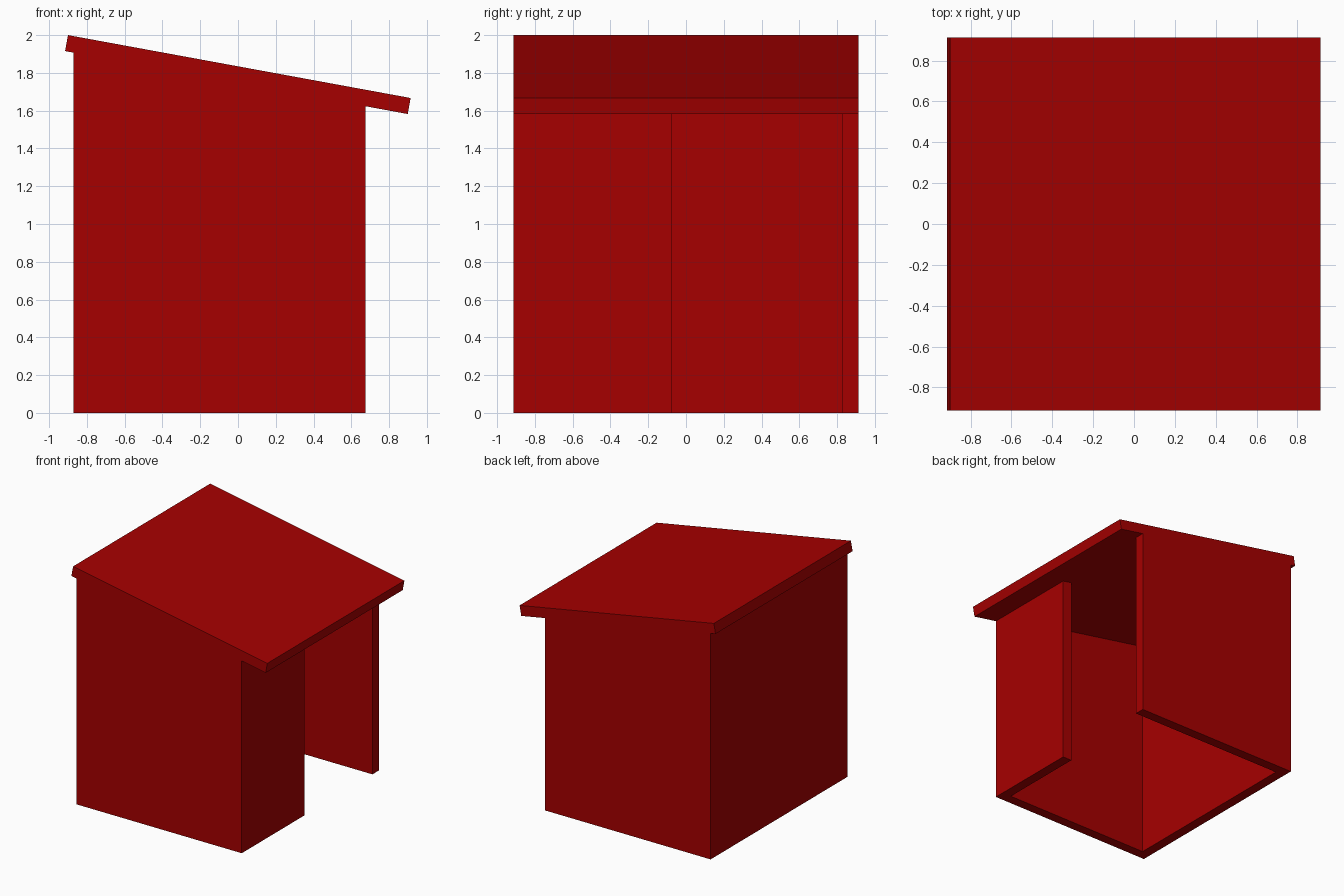
import bpy
import bmesh
from mathutils import Vector

cube = bpy.data.objects.get("Cube")
if cube:
    bpy.data.objects.remove(cube, do_unlink=True)

# Main dimensions
DEPTH = 0.914
WALL = 0.085
X_BACK, X_OPEN = -0.87, 0.675
DOOR_EDGE = -0.077
ROOF_HIGH, ROOF_LOW = Vector((-0.90, 0, 2.0)), Vector((0.914, 0, 1.667))
ROOF_THICK = 0.086

slope = (ROOF_LOW - ROOF_HIGH).normalized()
down = Vector((slope.z, 0, -slope.x))

red = bpy.data.materials.new("barn red")
red.use_nodes = True
red.diffuse_color = (0.38, 0, 0, 1)
red.node_tree.nodes["Principled BSDF"].inputs["Base Color"].default_value = red.diffuse_color


def underside(x):
    """Height of the roof's lower surface at x."""
    start = ROOF_HIGH + down * ROOF_THICK
    return start.z + (x - start.x) * slope.z / slope.x


def extrude_outline(name, points, offset, shape_end=None):
    """Extrude a closed outline and optionally adjust its far end."""
    bm = bmesh.new()
    face = bm.faces.new([bm.verts.new(p) for p in points])
    result = bmesh.ops.extrude_face_region(bm, geom=[face], use_keep_orig=True)
    for v in result["geom"]:
        if isinstance(v, bmesh.types.BMVert):
            v.co += Vector(offset)
            if shape_end:
                shape_end(v)
    bmesh.ops.recalc_face_normals(bm, faces=bm.faces)
    mesh = bpy.data.meshes.new(name)
    bm.to_mesh(mesh)
    bm.free()
    mesh.materials.append(red)
    obj = bpy.data.objects.new(name, mesh)
    bpy.context.collection.objects.link(obj)
    return obj


def meet_roof(v):
    v.co.z = underside(v.co.x)


# Walls: one wrapped plan with a full-height doorway, cut to the roof slope
inner = DEPTH - WALL
plan = [
    (X_OPEN, DOOR_EDGE), (X_OPEN, -DEPTH), (X_BACK, -DEPTH),
    (X_BACK, DEPTH), (X_OPEN, DEPTH), (X_OPEN, inner),
    (X_BACK + WALL, inner), (X_BACK + WALL, -inner),
    (X_OPEN - WALL, -inner), (X_OPEN - WALL, DOOR_EDGE),
]
extrude_outline("walls", [(x, y, 0) for x, y in plan], (0, 0, 1), meet_roof)

# Sloping roof slab
edge = Vector((0, -DEPTH, 0))
drop = down * ROOF_THICK
section = [ROOF_HIGH, ROOF_LOW, ROOF_LOW + drop, ROOF_HIGH + drop]
extrude_outline("roof", [p + edge for p in section], (0, 2 * DEPTH, 0))
